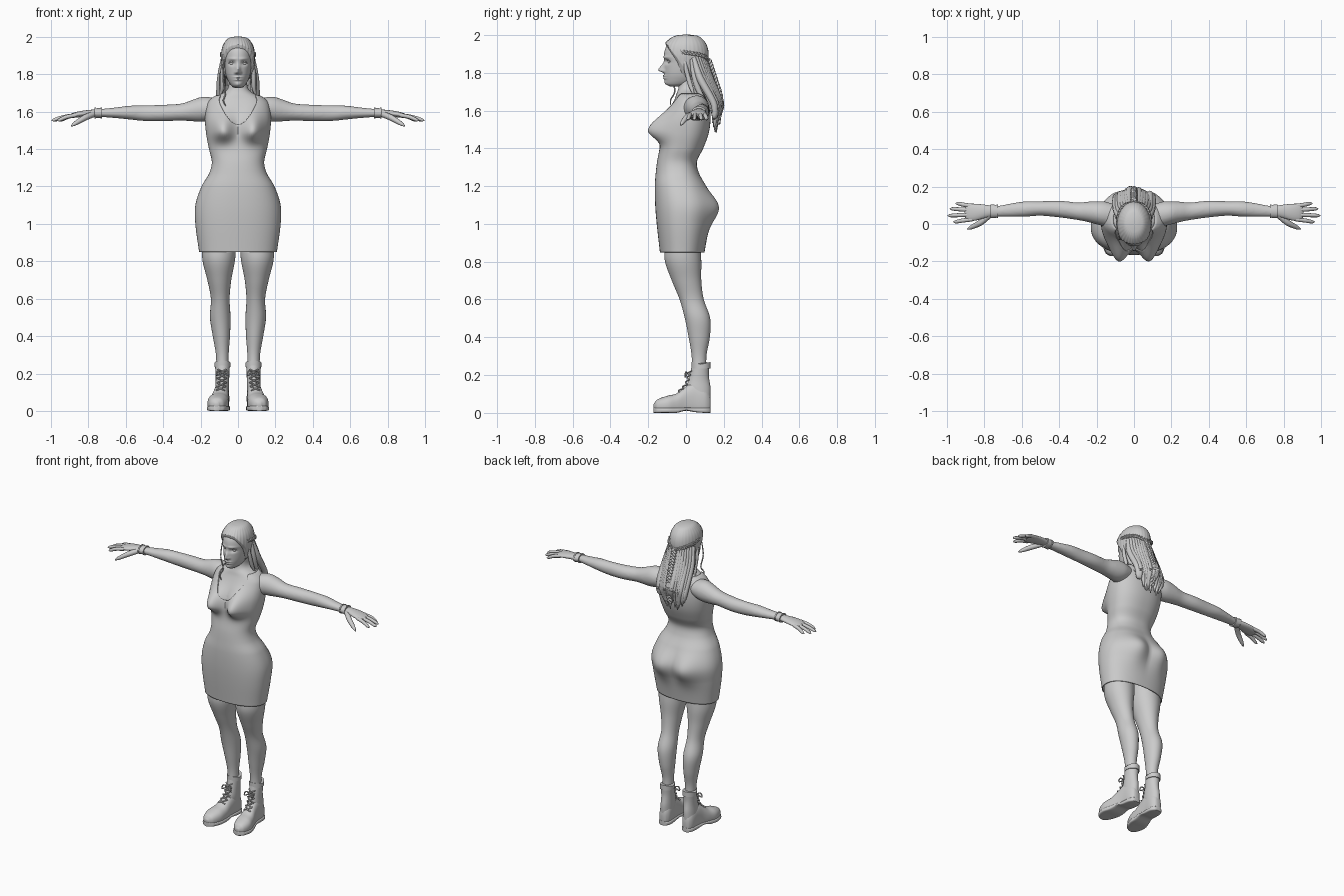
import bpy, bmesh, math, random
from mathutils import Vector, Matrix

random.seed(4)
cube = bpy.data.objects.get("Cube")
if cube:
    bpy.data.objects.remove(cube, do_unlink=True)

grey = bpy.data.materials.new("plain grey")
grey.use_nodes = True
grey.diffuse_color = (0.6, 0.6, 0.6, 1)
grey.node_tree.nodes["Principled BSDF"].inputs["Base Color"].default_value = (0.6, 0.6, 0.6, 1)


def spline(keys, t):
    """Smooth interpolation of rows (t, a, b, ...)."""
    i = 0
    while i < len(keys) - 2 and t > keys[i + 1][0]:
        i += 1
    p, q = keys[i], keys[i + 1]
    o, r = keys[max(i - 1, 0)], keys[min(i + 2, len(keys) - 1)]
    h = q[0] - p[0]
    u = min(max((t - p[0]) / h, 0), 1)
    out = []
    for k in range(1, len(p)):
        m0 = (q[k] - o[k]) / (q[0] - o[0]) * h
        m1 = (r[k] - p[k]) / (r[0] - p[0]) * h
        d = q[k] - p[k]
        out.append(p[k] + u * (m0 + u * (3 * d - 2 * m0 - m1 + u * (m0 + m1 - 2 * d))))
    return out


def power(v, e):
    return math.copysign(abs(v) ** e, v)


def gauss(d, s):
    return math.exp(-(d / s) ** 2)


def loft(bm, fn, rows, n, cap=True):
    """Skin rings given by fn(u, angle)."""
    rings = [[bm.verts.new(fn(j / rows, 2 * math.pi * i / n)) for i in range(n)]
             for j in range(rows + 1)]
    for a, b in zip(rings, rings[1:]):
        for i in range(n):
            k = (i + 1) % n
            bm.faces.new((a[i], a[k], b[k], b[i]))
    if cap:
        bm.faces.new(rings[0][::-1])
        bm.faces.new(rings[-1])


def limb(bm, keys, axis, side=1, rows=40, n=32, e=1.0, floor=-1):
    """Loft along an axis; key rows are (t, centre, radius, centre, radius)."""
    def fn(u, a):
        t = keys[0][0] + (keys[-1][0] - keys[0][0]) * (1 - math.cos(math.pi * u)) / 2
        c1, r1, c2, r2 = spline(keys, t)
        p = [c1 + max(r1, .001) * power(math.sin(a), e), c2 + max(r2, .001) * power(math.cos(a), e)]
        p.insert(axis, t)
        return Vector((p[0] * side, p[1], max(p[2], floor)))
    loft(bm, fn, rows, n)


def tube(bm, points, side=1, rows=16, n=10):
    """Tapered tube through points (x, y, z, radius)."""
    keys = [(i, *p) for i, p in enumerate(points)]
    last = len(keys) - 1

    def fn(u, a):
        x, y, z, r = spline(keys, u * last)
        lo = Vector(spline(keys, max(u - .01, 0) * last)[:3])
        hi = Vector(spline(keys, min(u + .01, 1) * last)[:3])
        turn = (hi - lo).to_track_quat('Z', 'Y')
        p = Vector((x, y, z)) + turn @ Vector((math.cos(a), math.sin(a), 0)) * max(r, .001)
        p.x *= side
        return p
    loft(bm, fn, rows, n)


def ball(bm, centre, radii):
    bmesh.ops.create_uvsphere(bm, u_segments=20, v_segments=12, radius=1,
                              matrix=Matrix.Translation(centre) @ Matrix.Diagonal((*radii, 1)))


def finish(bm, name):
    bmesh.ops.recalc_face_normals(bm, faces=bm.faces)
    mesh = bpy.data.meshes.new(name)
    bm.to_mesh(mesh)
    bm.free()
    for f in mesh.polygons:
        f.use_smooth = True
    mesh.set_sharp_from_angle(angle=math.radians(50))
    mesh.materials.append(grey)
    ob = bpy.data.objects.new(name, mesh)
    bpy.context.scene.collection.objects.link(ob)
    return ob


# Torso shape: height, half width, front, back
TORSO = [(.85, .2, -.13, .09), (1, .22, -.147, .115), (1.1, .22, -.155, .13), (1.2, .187, -.157, .095),
         (1.27, .146, -.152, .06), (1.33, .132, -.145, .05), (1.4, .147, -.132, .083),
         (1.48, .162, -.125, .112), (1.56, .168, -.11, .122), (1.64, .158, -.07, .115),
         (1.67, .135, -.056, .105), (1.69, .1, -.05, .095), (1.71, .065, -.042, .08),
         (1.74, .05, -.037, .072), (1.82, .047, -.03, .065)]


def torso(z, a, grow=0):
    w, yf, yb = spline(TORSO, z)
    s, c = power(math.sin(a), .87), power(math.cos(a), .87)
    x, y = w * s, (yf + yb) / 2 - (yb - yf) / 2 * c
    if c > 0:
        y -= .08 * min(1, c * 2) * gauss(abs(x) - .08, .052) * gauss(z - 1.495, .08 if z > 1.495 else .05)
    else:
        y += .042 * min(1, -c * 2) * gauss(abs(x) - .085, .075) * gauss(z - 1.08, .09)
    return Vector((x + grow * s, y - grow * c, z))


# Upper body with arms, blended into one skin
ARM = [(.1, .05, .055, 1.62, .048), (.16, .055, .066, 1.615, .064), (.2, .06, .062, 1.612, .066),
       (.25, .065, .054, 1.605, .056), (.3, .068, .047, 1.598, .046), (.4, .08, .045, 1.593, .044),
       (.5, .083, .039, 1.592, .042), (.58, .08, .041, 1.595, .037), (.66, .074, .036, 1.594, .028),
       (.73, .068, .029, 1.593, .022), (.77, .068, .03, 1.592, .02)]
bm = bmesh.new()
loft(bm, lambda u, a: torso(1.22 + .59 * u, a), 80, 72)
for side in (1, -1):
    limb(bm, ARM, 0, side, 60)
body = finish(bm, "upper_body")
mod = body.modifiers.new("blend", 'REMESH')
mod.mode, mod.voxel_size, mod.use_smooth_shade = 'VOXEL', .007, True
mod = body.modifiers.new("soften", 'SMOOTH')
mod.factor, mod.iterations = .5, 8


# Fitted dress with a scooped neckline
def dress(u, a):
    front = math.cos(a) > 0
    k = min(abs(math.sin(a)) / .85, 1)
    k = k * k * (3 - 2 * k)
    low = 1.53 if front else 1.6
    top = low + (1.687 - low) * k
    return torso(.85 + (top - .85) * u, a, .005)


bm = bmesh.new()
loft(bm, dress, 110, 112, cap=False)
mod = finish(bm, "dress").modifiers.new("cloth", 'SOLIDIFY')
mod.thickness, mod.offset = .006, 0

# Legs
LEG = [(.2, .083, .033, .07, .04), (.3, .084, .034, .069, .039), (.4, .089, .046, .07, .056),
       (.5, .095, .055, .061, .067), (.6, .095, .05, .03, .064), (.7, .1, .064, .003, .078),
       (.8, .103, .086, -.015, .096), (.87, .102, .091, -.018, .095), (.95, .1, .088, -.015, .09)]
bm = bmesh.new()
for side in (1, -1):
    limb(bm, LEG, 2, side, 60, 40)
finish(bm, "legs")

# Hands
PALM = [(.74, .068, .026, 1.593, .019), (.79, .068, .034, 1.592, .018), (.85, .063, .045, 1.586, .016),
        (.89, .062, .043, 1.579, .012), (.905, .062, .025, 1.577, .005)]
FINGERS = [(.025, .012, .967), (.05, .045, .996), (.075, .081, .985), (.097, .109, .955)]
bm = bmesh.new()
for side in (1, -1):
    limb(bm, PALM, 0, side, 20, 24)
    for root, tip, reach in FINGERS:
        tube(bm, [(.865, root, 1.582, .011), ((.865 + reach) / 2, (root + tip) / 2, 1.572, .011),
                  (reach - .015, tip, 1.557, .009), (reach, tip, 1.552, .002)], side)
    tube(bm, [(.77, .05, 1.588, .016), (.82, .008, 1.567, .016), (.87, -.018, 1.537, .011),
              (.892, -.028, 1.522, .003)], side)
finish(bm, "hands")

# Bracelets
bm = bmesh.new()
for side in (1, -1):
    limb(bm, [(.728, .068, .034, 1.593, .026), (.764, .068, .036, 1.592, .026)], 0, side, 4)
    for x in (.73, .762):
        limb(bm, [(x - .004, .068, .037, 1.593, .029), (x + .004, .068, .037, 1.593, .029)], 0, side, 4)
finish(bm, "bracelets")

# Head: height, half width, front, back
HEAD = [(1.727, .018, -.085, -.03), (1.74, .037, -.104, .03), (1.77, .055, -.112, .07),
        (1.8, .065, -.114, .085), (1.85, .073, -.115, .1), (1.9, .077, -.116, .106),
        (1.94, .07, -.103, .096), (1.97, .05, -.07, .07), (1.984, .028, -.035, .04), (1.988, .003, 0, .005)]


def head(z, a, grow=0, face=1):
    w, yf, yb = spline(HEAD, z)
    s, c = math.sin(a), math.cos(a)
    x, y = w * s, (yf + yb) / 2 - (yb - yf) / 2 * c
    if c > 0 and face:
        m = abs(x)
        y -= .032 * gauss(x, .012) * gauss(z - 1.813, .03 if z > 1.813 else .011)
        y -= .007 * gauss(m - .014, .007) * gauss(z - 1.809, .009)
        y += .013 * gauss(m - .032, .017) * gauss(z - 1.858, .012)
        y -= .005 * gauss(m - .03, .025) * gauss(z - 1.882, .008)
        y -= .009 * gauss(x, .02) * (gauss(z - 1.784, .005) + gauss(z - 1.771, .006))
        y -= .006 * gauss(x, .02) * gauss(z - 1.745, .013)
    return Vector((x + grow * s, y - grow * c, z + grow * min(max((z - 1.9) / .08, 0), 1)))


bm = bmesh.new()
loft(bm, lambda u, a: head(1.727 + .261 * u, a), 110, 128)
finish(bm, "head")
bm = bmesh.new()
for side in (1, -1):
    ball(bm, (.032 * side, -.082, 1.858), (.014, .014, .011))
    tube(bm, [(.018, -.097, 1.858, .002), (.033, -.097, 1.868, .003), (.05, -.084, 1.86, .002)], side)
finish(bm, "eyes")
bm = bmesh.new()
for side in (1, -1):
    ball(bm, (.074 * side, -.005, 1.838), (.01, .016, .028))
finish(bm, "ears")

# Hair swept back from the hairline
HAIRLINE = [(0, 1.942), (.6, 1.928), (1.1, 1.875), (1.5, 1.8), (2, 1.76), (3.2, 1.76)]


def hair(u, a):
    low = spline(HAIRLINE, min(a, 2 * math.pi - a))[0]
    grow = .002 + .0115 * min(1, u * 5) + .0012 * math.sin(a * 30) * (1 - u)
    return head(low + (1.988 - low) * u, a, grow, 0)


bm = bmesh.new()
loft(bm, hair, 40, 180)
finish(bm, "hair_cap")

# Loose locks down the back and beside the neck
bm = bmesh.new()
for i in range(17):
    f = i / 8 - 1
    x, mid, r = .085 * f, 1 - f * f, random.uniform(-1, 1)
    tube(bm, [(x * .95, .04 + .06 * mid, 1.88, .012), (x * 1.1, .075 + .055 * mid, 1.77, .02),
              (x * 1.15, .14 + .04 * mid + .008 * r, 1.64, .018), (x + .01 * r, .15 + .015 * mid, 1.57, .014),
              (x * .85 + .01 * r, .14 + .02 * mid, 1.5 + .05 * f * f + .03 * r, .003)], 1, 28)
for side in (1, -1):
    tube(bm, [(.078, -.01, 1.88, .008), (.083, .005, 1.8, .012), (.085, .025, 1.73, .012),
              (.098, .045, 1.675, .003)], side)
    tube(bm, [(.08, .03, 1.87, .01), (.084, .045, 1.78, .016), (.082, .07, 1.7, .015),
              (.09, .12, 1.62, .004)], side)
# Thin strand beside the face
tube(bm, [(-.073, -.06, 1.88, .003), (-.08, -.068, 1.78, .004), (-.068, -.06, 1.7, .004),
          (-.078, -.08, 1.66, .004), (-.066, -.083, 1.63, .002)], 1, 30, 8)
finish(bm, "hair_locks")


# Braids from both temples into one down the back
def braid(bm, points, across, out, width, turns, side=1):
    keys = [(i, *p) for i, p in enumerate(points)]
    for k in range(3):
        strand = []
        for j in range(turns * 8 + 1):
            u = j / (turns * 8)
            th = 2 * math.pi * (u * turns + k / 3)
            p = Vector(spline(keys, u * (len(keys) - 1))) + (
                Vector(across) * math.sin(th) + Vector(out) * .5 * math.sin(2 * th)) * width
            strand.append((*p, width * .7))
        tube(bm, strand, side, turns * 16, 8)


bm = bmesh.new()
braid(bm, [(0, .122, 1.87), (0, .155, 1.77), (0, .185, 1.66), (0, .17, 1.53)], (1, 0, 0), (0, 1, 0), .011, 6)
for side in (1, -1):
    braid(bm, [(.07, -.065, 1.915), (.09, .01, 1.905), (.065, .09, 1.89), (0, .122, 1.865)],
          (0, 0, 1), (.7, .7, 0), .007, 5, side)
finish(bm, "braids")

# Boots: foot, shaft, collar and sole
FOOT = [(-.171, .114, .012, .035, .012), (-.155, .113, .036, .035, .034), (-.1, .108, .055, .04, .05),
        (-.05, .1, .051, .045, .058), (0, .092, .043, .06, .08), (.04, .088, .04, .07, .09),
        (.1, .085, .037, .06, .08), (.126, .085, .022, .05, .05), (.13, .085, .01, .05, .02)]
SHAFT = [(.06, .086, .037, .076, .052), (.13, .084, .037, .066, .064), (.17, .083, .036, .068, .056),
         (.2, .083, .037, .071, .05), (.25, .083, .04, .077, .047)]
SOLE = [(y, c, r + .004, .014 + .007 * gauss(y - .01, .03), .014 - .006 * gauss(y - .01, .03))
        for y, c, r, _, _ in FOOT]
bm = bmesh.new()
for side in (1, -1):
    limb(bm, FOOT, 1, side, 40, 36, .85, .018)
    limb(bm, SHAFT, 2, side, 24, 36)

    def collar(u, a):
        rise = .235 + (.022 + .012 * abs(math.cos(a))) * u
        return Vector((side * (.083 + .043 * math.sin(a)), .079 - .05 * math.cos(a), rise))
    loft(bm, collar, 4, 36)
finish(bm, "boots")
bm = bmesh.new()
for side in (1, -1):
    limb(bm, SOLE, 1, side, 40, 32, .45)
finish(bm, "boot_soles")

# Laces crossing up the front, with a bow
LACE = [(-.045, .11), (-.022, .129), (-.003, .15), (.007, .175), (.014, .2), (.02, .222)]
bm = bmesh.new()
for side in (1, -1):
    for (y0, z0), (y1, z1) in zip(LACE, LACE[1:]):
        cx = .085 - .2 * min(y0, 0)
        for s in (.024, -.024):
            tube(bm, [(cx + s, y0 + .008, z0, .004), (cx, (y0 + y1) / 2 - .004, (z0 + z1) / 2, .004),
                      (cx - s, y1 + .008, z1, .004)], side, 8, 8)
    for s in (1, -1):
        tube(bm, [(.083, .008, .21, .004), (.083 + .025 * s, -.002, .215, .004),
                  (.083 + .032 * s, -.004, .19, .004), (.083, .004, .205, .004)], side, 14, 8)
finish(bm, "boot_laces")
